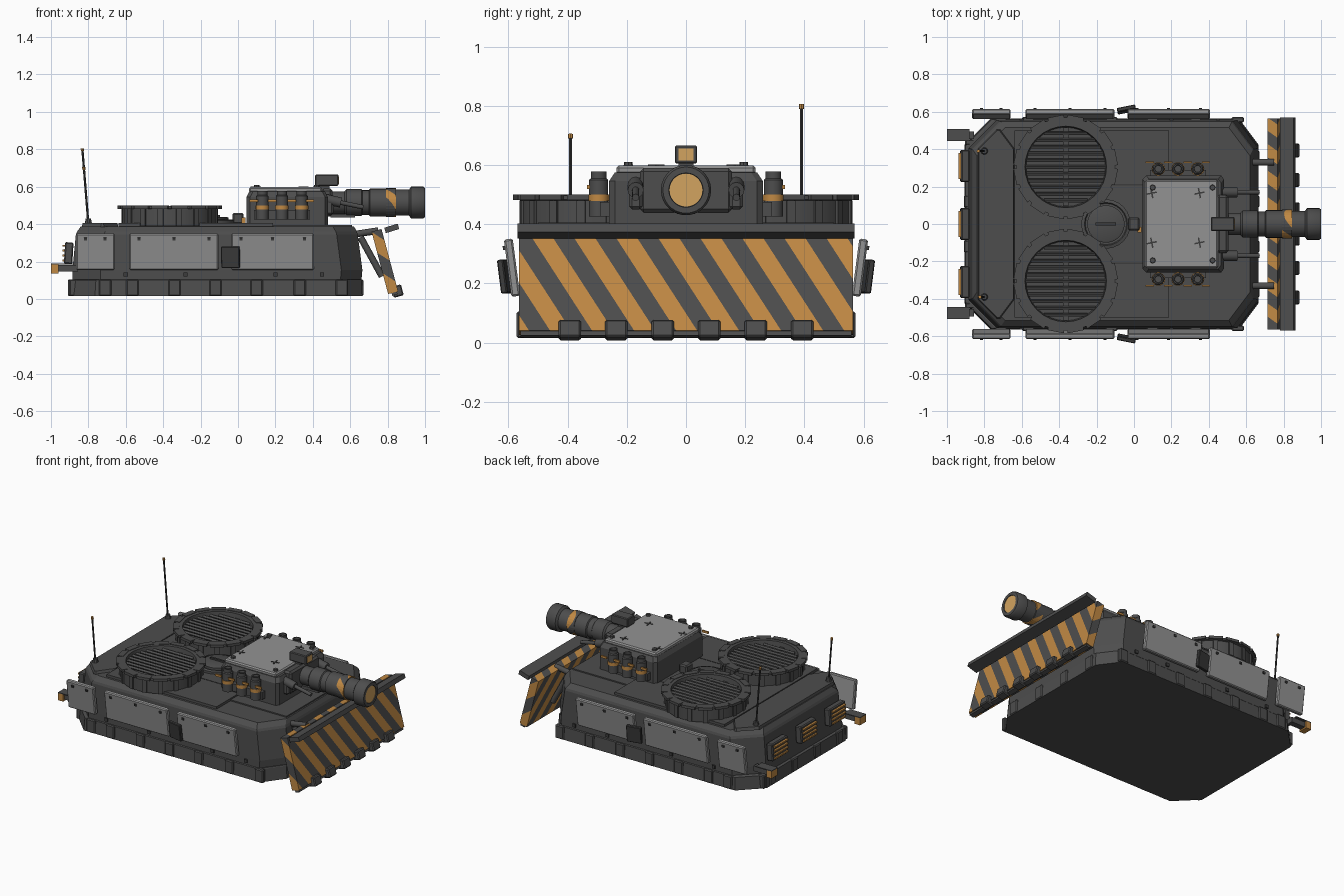
import bpy, bmesh, math
from mathutils import Matrix, Vector, Euler

if "Cube" in bpy.data.objects:
    bpy.data.objects.remove(bpy.data.objects["Cube"])


def material(name, r, g, b):
    m = bpy.data.materials.new(name)
    m.use_nodes = True
    m.diffuse_color = (r, g, b, 1)
    m.node_tree.nodes["Principled BSDF"].inputs["Base Color"].default_value = (r, g, b, 1)
    return m


DARK = material("dark grey armour", .075, .075, .075)
BLACK = material("charcoal trim", .045, .045, .045)
GREY = material("light grey plate", .29, .29, .29)
ORANGE = material("hazard orange", .53, .25, .057)
LAMP = material("pale amber", .65, .37, .115)


def finish(name, bm, mats, smooth=False, bevel=0):
    bmesh.ops.recalc_face_normals(bm, faces=bm.faces)
    me = bpy.data.meshes.new(name)
    bm.to_mesh(me)
    bm.free()
    for m in mats:
        me.materials.append(m)
    ob = bpy.data.objects.new(name, me)
    bpy.context.collection.objects.link(ob)
    if bevel:
        mod = ob.modifiers.new("edge bevel", "BEVEL")
        mod.width, mod.segments = bevel, 1
    if smooth:
        bpy.ops.object.select_all(action="DESELECT")
        ob.select_set(True)
        bpy.context.view_layer.objects.active = ob
        bpy.ops.object.shade_smooth_by_angle(angle=math.radians(35))
    return ob


def box_mesh(center, size, rot=(0, 0, 0)):
    bm = bmesh.new()
    bmesh.ops.create_cube(bm, size=1)
    mat = Matrix.Translation(center) @ Euler(rot).to_matrix().to_4x4() @ Matrix.Diagonal((*size, 1))
    bmesh.ops.transform(bm, matrix=mat, verts=bm.verts)
    return bm


def box(name, center, size, mat=DARK, rot=(0, 0, 0), bevel=0):
    return finish(name, box_mesh(center, size, rot), [mat], bevel=bevel)


def loft(name, rings, mat=DARK):
    """Chamfered octagon rings (rear, front, half width, chamfer, z), capped."""
    bm, loops = bmesh.new(), []
    for x0, x1, y, c, z in rings:
        pts = [(x1, y - c), (x1 - c * .75, y), (x0 + c, y), (x0, y - c)]
        pts += [(a, -b) for a, b in reversed(pts)]
        loops.append([bm.verts.new((a, b, z)) for a, b in pts])
    for a, b in zip(loops, loops[1:]):
        for i in range(8):
            j = (i + 1) % 8
            bm.faces.new((a[i], a[j], b[j], b[i]))
    bm.faces.new(loops[0])
    bm.faces.new(loops[-1])
    return finish(name, bm, [mat])


def lathe_mesh(profile, center, axis="z", sides=24):
    bm = bmesh.new()
    vs = [bm.verts.new((r, 0, h)) for r, h in profile]
    es = [bm.edges.new(p) for p in zip(vs, vs[1:])]
    bmesh.ops.spin(bm, geom=vs + es, cent=(0, 0, 0), axis=(0, 0, 1), angle=math.tau, steps=sides, use_duplicate=False)
    bmesh.ops.remove_doubles(bm, verts=bm.verts, dist=.0002)
    rot = Matrix.Rotation(math.pi / 2, 4, "Y") if axis == "x" else Matrix()
    bmesh.ops.transform(bm, matrix=Matrix.Translation(center) @ rot, verts=bm.verts)
    return bm


def lathe(name, profile, center, mat=DARK, axis="z", sides=24):
    return finish(name, lathe_mesh(profile, center, axis, sides), [mat], smooth=True)


def rod(name, a, b, r, mat=DARK, sides=12):
    a, b = Vector(a), Vector(b)
    bm = bmesh.new()
    bmesh.ops.create_cone(bm, cap_ends=True, segments=sides, radius1=r, radius2=r, depth=(b - a).length)
    rot = (b - a).to_track_quat("Z", "Y").to_matrix().to_4x4()
    bmesh.ops.transform(bm, matrix=Matrix.Translation((a + b) / 2) @ rot, verts=bm.verts)
    return finish(name, bm, [mat], smooth=True)


def striped(name, bm, normal, period, count):
    """Cut diagonal hazard stripes and colour every second one."""
    n = Vector(normal)
    for i in range(-count, count):
        bmesh.ops.bisect_plane(bm, geom=bm.verts[:] + bm.edges[:] + bm.faces[:],
                               plane_co=n * (i * period / 2 / n.length_squared), plane_no=n)
    for f in bm.faces:
        f.material_index = math.floor(n.dot(f.calc_center_median()) / (period / 2)) % 2
    return finish(name, bm, [ORANGE, DARK])


# Hull, skirt and deck
loft("lower_skirt", [(-.905, .665, .565, .14, .015), (-.9, .66, .56, .14, .1), (-.885, .66, .555, .14, .105)])
loft("hull", [(-.885, .66, .555, .15, .1), (-.885, .665, .555, .15, .155), (-.867, .64, .55, .15, .345),
              (-.86, .635, .545, .15, .36), (-.84, .62, .515, .15, .388)])
loft("deck_rear", [(-.835, -.64, .505, .1, .385), (-.83, -.645, .5, .1, .405)])
box("deck_middle", (-.225, 0, .39), (.826, 1, .03))
box("deck_front_plate", (.4, 0, .39), (.42, .7, .012))
for s in (-1, 1):
    box("deck_seam", (-.02, s * .21, .4), (.4, .008, .014), BLACK)
    for x in (-.87, -.71, -.565, -.34, -.12, .1, .33, .555):
        inset = .12 if x < -.8 else 0
        box("skirt_block", (x, s * (.557 - inset), .06), (.065, .03, .09), bevel=.006)
    for y in (.12, .36):
        box("front_skirt_block", (.655, s * y, .06), (.03, .065, .09), bevel=.006)
        box("rear_skirt_block", (-.897, s * y, .06), (.025, .065, .09), bevel=.006)
    for x in (-.6, -.28, .2, .45):
        box("hull_bolt", (x, s * .556, .13), (.022, .016, .022), BLACK)

    # Leaning side armour panels with bolts
    for x0, x1 in ((-.865, -.66), (-.58, -.105), (-.035, .405)):
        tilt = -s * .13
        box("side_panel", ((x0 + x1) / 2, s * .588, .253), (x1 - x0, .03, .195), GREY, (tilt, 0, 0), .006)
        n = 2 if x1 - x0 < .3 else 3
        for i in range(n):
            x = x0 + .05 + i * (x1 - x0 - .1) / (n - 1)
            box("panel_bolt", (x, s * .613, .32), (.016, .012, .014), BLACK, (tilt, 0, 0))
    box("side_flap", (-.04, s * .612, .223), (.1, .022, .115), BLACK, (-s * .13, 0, s * .2), .004)

    # Rear tow bars
    box("tow_bar", (-.91, s * .475, .163), (.11, .04, .035))
    box("tow_end", (-.98, s * .475, .16), (.04, .065, .048), ORANGE)
    box("tow_cover", (-.94, s * .475, .186), (.12, .065, .006))

    # Engine fans
    cx, cy = -.365, s * .305
    lathe("fan_drum", [(.253, .39), (.253, .48), (.265, .483), (.265, .497), (.218, .497), (.212, .455), (0, .455)],
          (cx, cy, 0), sides=32)
    for i in range(16):
        a = (i + .5) * math.tau / 16
        c, d = math.cos(a), math.sin(a)
        box("fan_rim_tooth", (cx + .257 * c, cy + .257 * d, .491), (.038, .088, .018), DARK, (0, 0, a))
        box("fan_rib", (cx + .253 * c, cy + .253 * d, .435), (.014, .03, .09), DARK, (0, 0, a))
    for i in range(-5, 6):
        y = i * .036
        box("fan_slat", (cx, cy + y, .472), (2 * math.sqrt(.214 ** 2 - y * y), .016, .014), DARK, (.5, 0, 0))
    box("fan_crossbar", (cx, cy, .465), (.03, .42, .01))

    # Antennas
    top = .79 if s > 0 else .69
    base, tip = (-.8, s * .39, .4), (-.8 - (top - .4) * .08, s * .39, top)
    lathe("antenna_base", [(0, .4), (.02, .4), (.014, .43), (0, .43)], (-.8, s * .39, 0), sides=10)
    rod("antenna", base, tip, .006, BLACK, 6)
    rod("antenna_tip", tip, (tip[0] - .001, tip[1], top + .015), .009, ORANGE, 8)

    # Smoke launchers
    box("launcher_bracket", (.235, s * .27, .45), (.3, .04, .05))
    for x in (.13, .235, .34):
        lathe("launcher", [(0, .425), (.033, .425), (.033, .55), (.027, .555), (.027, .578), (.02, .578),
                           (.018, .565), (0, .565)], (x, s * .295, 0), sides=14)
        lathe("launcher_band", [(.033, .478), (.036, .478), (.036, .5), (.033, .5)], (x, s * .295, 0), ORANGE, sides=14)
    for x in (.085, .1825, .2875, .385):
        box("launcher_clip", (x, s * .33, .525), (.045, .01, .014), ORANGE)

    # Recoil rods beside the gun
    rod("recoil_housing", (.46, s * .17, .535), (.55, s * .17, .515), .027)
    box("recoil_bracket", (.49, s * .17, .495), (.04, .045, .09), bevel=.01)
    rod("recoil_rod", (.5, s * .17, .525), (.67, s * .17, .49), .012)

    # Blade arms
    rod("blade_upper_arm", (.62, s * .33, .345), (.75, s * .33, .365), .018)
    rod("blade_lower_arm", (.655, s * .33, .33), (.77, s * .33, .12), .018)

# Commander hatch
lathe("hatch_ring", [(0, .4), (.132, .4), (.132, .42), (.115, .425), (.11, .418), (0, .418)], (-.15, 0, 0))
lathe("hatch_lid", [(0, .415), (.1, .415), (.1, .433), (.09, .438), (0, .438)], (-.15, 0, 0))
box("hatch_handle", (-.15, 0, .442), (.11, .014, .014), BLACK)
box("hatch_hinge", (0, 0, .43), (.06, .07, .06), bevel=.008)
box("hatch_marker", (.03, -.03, .42), (.02, .03, .03), ORANGE)

# Turret
loft("turret_body", [(.045, .48, .26, .02, .385), (.045, .48, .26, .02, .545), (.06, .465, .24, .02, .575)])
box("turret_roof", (.255, 0, .583), (.39, .47, .03), GREY, bevel=.008)
for y in (-.195, .195):
    for x in (.1, .42):
        lathe("roof_bolt", [(0, .595), (.016, .595), (.014, .61), (0, .61)], (x, y, 0), sides=8)
for x, y in ((.095, .165), (.35, .165), (.35, -.1), (.095, -.1)):
    for a in (.2, .2 + math.pi / 2):
        box("roof_scar", (x, y, .599), (.055, .008, .004), BLACK, (0, 0, a))
box("gun_mantlet", (.475, 0, .515), (.06, .31, .15), bevel=.012)

# Gun
lathe("gun_barrel", [(0, .48), (.06, .48), (.06, .57), (.072, .58), (.072, .66), (.066, .665), (.066, .7), (.074, .705),
                     (.074, .79), (.07, .79), (.07, .915), (.085, .925), (.085, .99), (.078, 1), (.058, 1), (.057, .992),
                     (0, .992)], (0, 0, .515), axis="x", sides=28)
striped("gun_band", lathe_mesh([(.07, .79), (.077, .79), (.077, .845), (.07, .845)], (0, 0, .515), "x", 28),
        (1, .8, .8), .13, 30)
lathe("muzzle_lens", [(0, .99), (.056, .99), (.056, .997), (0, .997)], (0, 0, .515), LAMP, "x")
box("gun_underbar", (.56, 0, .445), (.13, .06, .02))

# Gun sight
box("sight_body", (.475, 0, .635), (.125, .076, .06), bevel=.005)
box("sight_foot", (.46, 0, .595), (.06, .05, .03))
box("sight_lens", (.537, 0, .635), (.008, .052, .04), LAMP)

# Dozer blade: leaning plate, top lip and teeth
lean = -math.atan2(.085, .32)
striped("blade", box_mesh((.785, 0, .2), (.055, 1.13, .345), (0, lean, 0)), (.5, 1, .78), .142, 24)
box("blade_lip", (.822, 0, .377), (.075, 1.14, .03), DARK, (0, -.3, 0))
box("blade_edge", (.835, 0, .035), (.03, 1.12, .03), DARK, (0, lean, 0))
for i in range(6):
    box("blade_tooth", (.852, (i - 2.5) * .157, .042), (.055, .075, .06), DARK, (0, lean, 0), .006)

# Rear vents
for y in (-.31, 0, .31):
    box("rear_vent", (-.905, y, .245), (.045, .17, .115), DARK, (0, .06, 0), .006)
    for i in range(4):
        box("rear_vent_slat", (-.93, y, .206 + i * .026), (.018, .14, .01), ORANGE)
